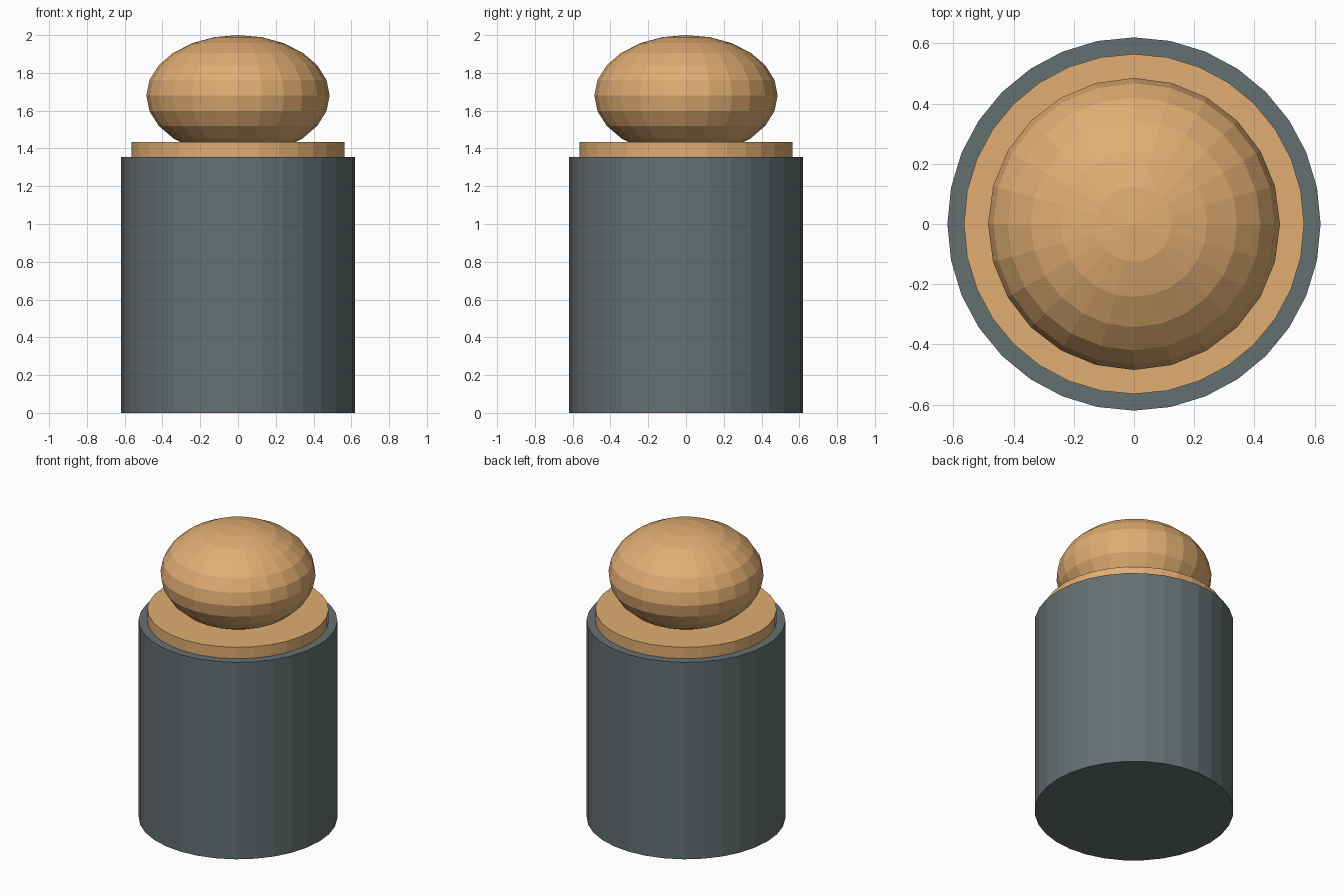
import bpy

if "Cube" in bpy.data.objects:
    bpy.data.objects.remove(bpy.data.objects["Cube"])


def paint(obj, name, color):
    mat = bpy.data.materials.get(name) or bpy.data.materials.new(name)
    mat.diffuse_color = color
    mat.use_nodes = True
    mat.node_tree.nodes["Principled BSDF"].inputs["Base Color"].default_value = mat.diffuse_color
    obj.data.materials.append(mat)


def disc(name, radius, z0, z1, sides=32):
    bpy.ops.mesh.primitive_cylinder_add(vertices=sides, radius=radius, depth=z1 - z0,
                                        location=(0, 0, (z0 + z1) / 2))
    obj = bpy.context.object
    obj.name = name
    return obj


SLATE = (0.13, 0.16, 0.165, 1)
TAN = (0.75, 0.42, 0.17, 1)

# Cylindrical body
paint(disc("body", 0.62, 0, 1.355), "slate", SLATE)

# Lid plate, set slightly into the body
paint(disc("lid", 0.565, 1.33, 1.433), "tan", TAN)

# Flattened round knob sunk into the lid
bpy.ops.mesh.primitive_uv_sphere_add(segments=24, ring_count=12, radius=1, location=(0, 0, 1.68))
knob = bpy.context.object
knob.name = "knob"
knob.scale = (0.485, 0.485, 0.32)
paint(knob, "tan", TAN)
